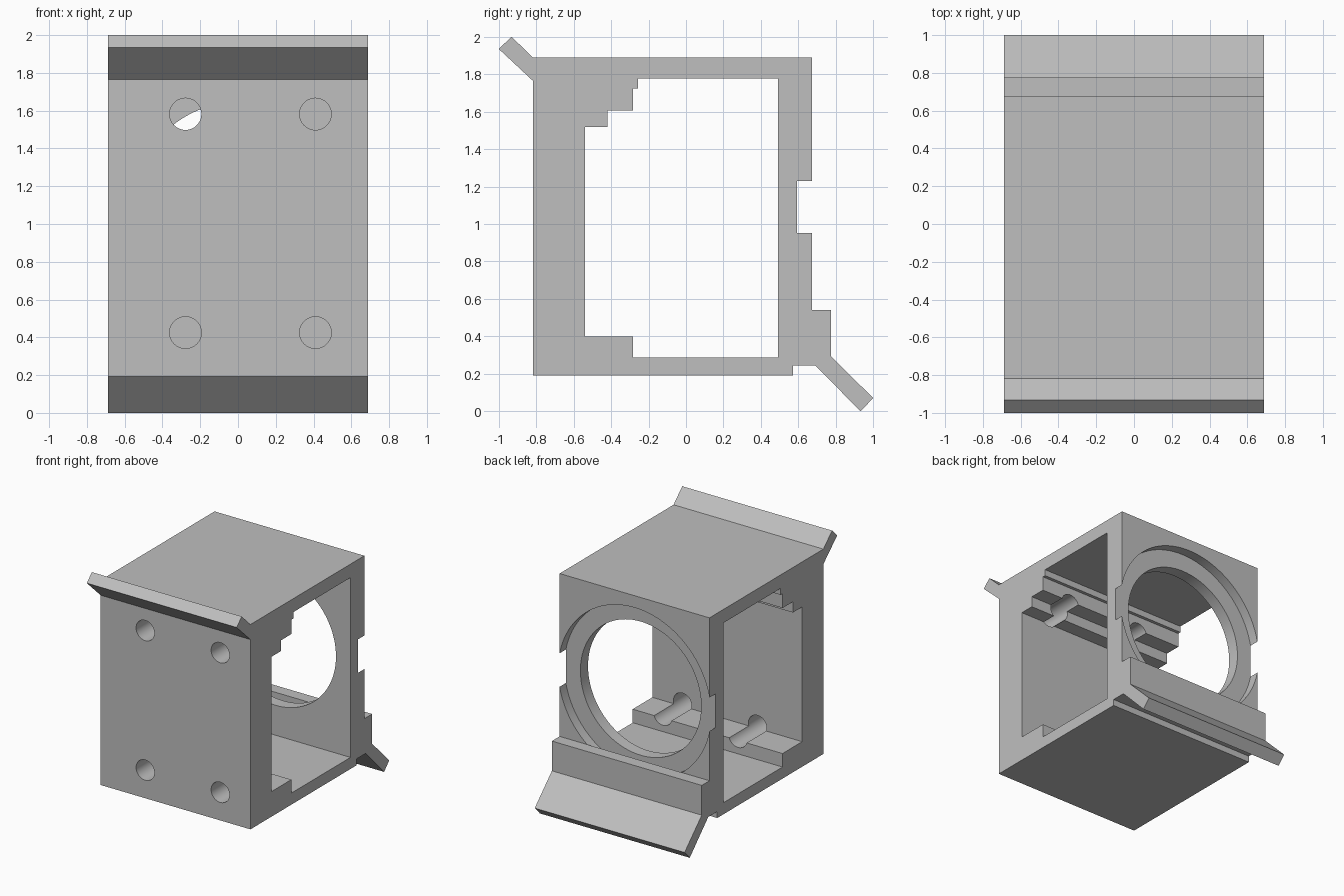
import bpy, bmesh, math
from mathutils import Matrix, Vector

cube = bpy.data.objects.get("Cube")
if cube:
    bpy.data.objects.remove(cube, do_unlink=True)

HALF = 0.687          # half width of the housing
BORE_Z = 1.09         # height of the round opening

grey = bpy.data.materials.new("plain grey")
grey.use_nodes = True
grey.diffuse_color = (0.52, 0.52, 0.52, 1)
grey.node_tree.nodes["Principled BSDF"].inputs["Base Color"].default_value = grey.diffuse_color


def make_object(name, bm):
    bmesh.ops.recalc_face_normals(bm, faces=bm.faces)
    mesh = bpy.data.meshes.new(name)
    bm.to_mesh(mesh)
    bm.free()
    mesh.materials.append(grey)
    obj = bpy.data.objects.new(name, mesh)
    bpy.context.collection.objects.link(obj)
    return obj


def extrude_profile(name, points, half):
    """Solid with a (y, z) outline running along x."""
    bm = bmesh.new()
    face = bm.faces.new([bm.verts.new((-half, y, z)) for y, z in points])
    side = bmesh.ops.extrude_face_region(bm, geom=[face])["geom"]
    verts = [v for v in side if isinstance(v, bmesh.types.BMVert)]
    bmesh.ops.translate(bm, verts=verts, vec=(2 * half, 0, 0))
    return make_object(name, bm)


def rod(name, x, z, radius, y0, y1, sides):
    """Cylinder running along y."""
    bm = bmesh.new()
    place = Matrix.Translation(Vector((x, (y0 + y1) / 2, z))) @ Matrix.Rotation(math.pi / 2, 4, "X")
    bmesh.ops.create_cone(bm, cap_ends=True, segments=sides, radius1=radius,
                          radius2=radius, depth=y1 - y0, matrix=place)
    return make_object(name, bm)


# Housing outline with the upper front lip
housing = extrude_profile("housing", [
    (-0.818, 0.192), (-0.818, 1.765), (-1, 1.935), (-0.932, 2), (-0.818, 1.89),
    (0.674, 1.89), (0.674, 0.245), (0.572, 0.245), (0.572, 0.192)], HALF)

# Open chamber with stepped rails
chamber = extrude_profile("chamber_cutter", [
    (-0.54, 0.4), (-0.283, 0.4), (-0.283, 0.288), (0.492, 0.288), (0.492, 1.778),
    (-0.257, 1.778), (-0.257, 1.725), (-0.283, 1.725), (-0.283, 1.606),
    (-0.418, 1.606), (-0.418, 1.517), (-0.54, 1.517)], HALF + 0.1)

# Round opening, its shallow recess and the four screw holes
cutters = [chamber,
           rod("bore_cutter", 0, BORE_Z, 0.554, 0.4, 0.9, 96),
           rod("recess_cutter", 0, BORE_Z, 0.701, 0.592, 0.9, 96)]
for x in (-0.278, 0.41):
    for z in (0.425, 1.582):
        cutters.append(rod("screw_hole_cutter", x, z, 0.084, -1.1, -0.2, 48))

for cutter in cutters:
    cutter.hide_render = True
    mod = housing.modifiers.new("cut", "BOOLEAN")
    mod.operation = "DIFFERENCE"
    mod.solver = "EXACT"
    mod.object = cutter

# Bake the cuts and drop the cutters
graph = bpy.context.evaluated_depsgraph_get()
baked = bpy.data.meshes.new_from_object(housing.evaluated_get(graph))
housing.modifiers.clear()
housing.data = baked
for cutter in cutters:
    bpy.data.objects.remove(cutter, do_unlink=True)

# Rear ledge with the lower slanted lip
ledge = extrude_profile("rear_ledge", [
    (0.674, 0.54), (0.775, 0.54), (0.775, 0.293), (1, 0.07), (0.932, 0),
    (0.69, 0.245), (0.674, 0.245)], HALF)

# Smooth the round walls, keep all corners crisp
bpy.ops.object.select_all(action="DESELECT")
housing.select_set(True)
bpy.context.view_layer.objects.active = housing
bpy.ops.object.shade_smooth_by_angle(angle=math.radians(30))
